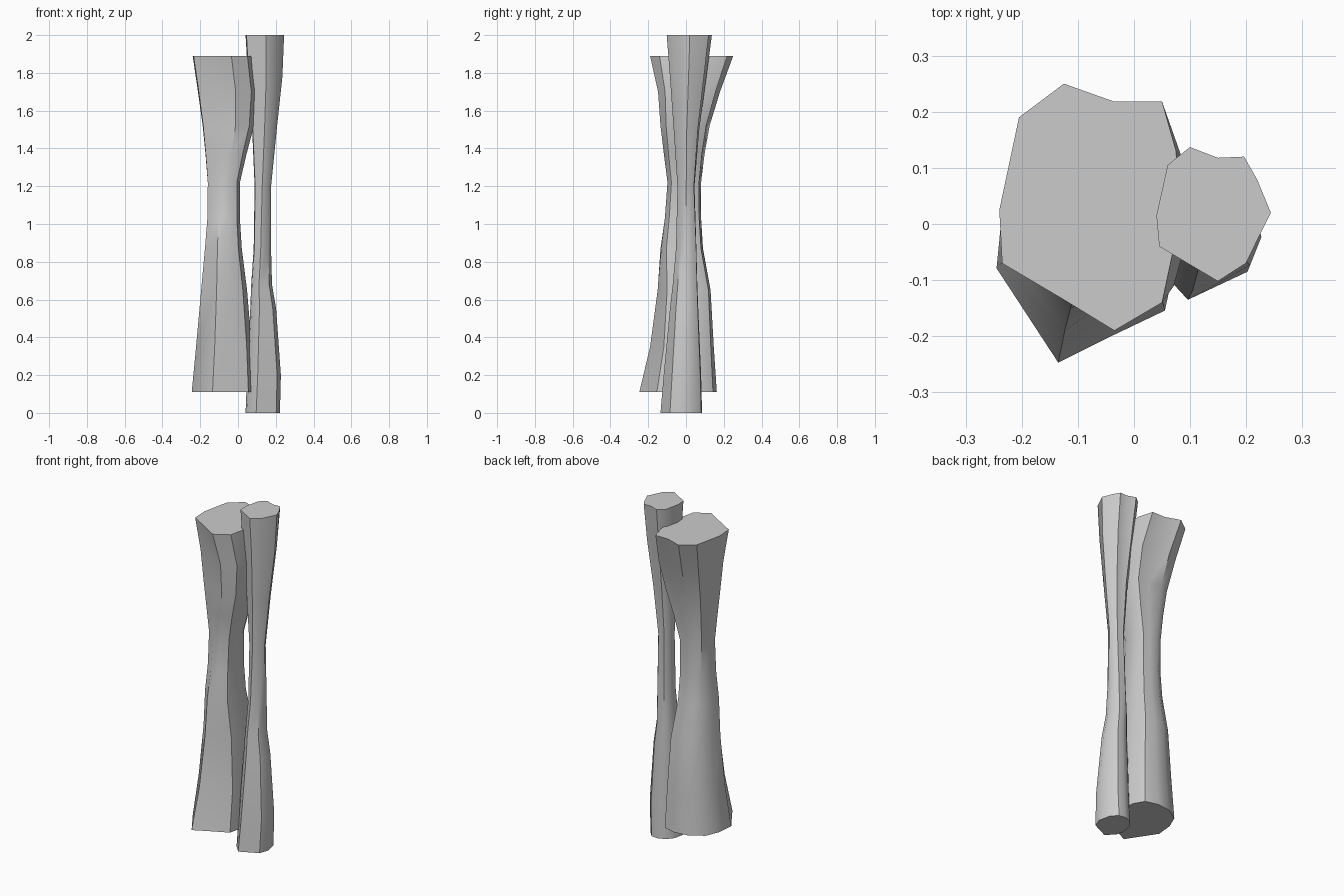
import bpy, bmesh


def fit(pts, box):
    """Scale an outline to fill the box x0, x1, y0, y1."""
    xs, ys = zip(*pts)
    x0, x1, y0, y1 = box
    sx = (x1 - x0) / (max(xs) - min(xs))
    sy = (y1 - y0) / (max(ys) - min(ys))
    return [(x0 + (x - min(xs)) * sx, y0 + (y - min(ys)) * sy) for x, y in pts]


def trunk(name, top, bottom, levels):
    """Loft rings from the bottom outline to the top outline."""
    bm = bmesh.new()
    z0, z1 = levels[0][0], levels[-1][0]
    rings = []
    for z, *box in levels:
        t = (z - z0) / (z1 - z0)
        t = t * t * (3 - 2 * t)
        mix = [(b[0] + (a[0] - b[0]) * t, b[1] + (a[1] - b[1]) * t)
               for a, b in zip(top, bottom)]
        rings.append([bm.verts.new((x, y, z)) for x, y in fit(mix, box)])
    n = len(top)
    for lo, hi in zip(rings, rings[1:]):
        for i in range(n):
            j = (i + 1) % n
            bm.faces.new((lo[i], lo[j], hi[j], hi[i]))
    bm.faces.new(rings[0][::-1])
    bm.faces.new(rings[-1])
    bmesh.ops.recalc_face_normals(bm, faces=bm.faces)
    me = bpy.data.meshes.new(name)
    bm.to_mesh(me)
    bm.free()
    ob = bpy.data.objects.new(name, me)
    bpy.context.collection.objects.link(ob)
    bpy.ops.object.select_all(action='DESELECT')
    ob.select_set(True)
    bpy.context.view_layer.objects.active = ob
    bpy.ops.object.shade_smooth_by_angle(angle=0.7)


# Thick trunk
trunk("thick_trunk",
      [(.08, 0), (.075, .13), (.05, .218), (-.035, .218), (-.125, .25),
       (-.205, .19), (-.24, .025), (-.235, -.07), (-.125, -.135),
       (-.035, -.19), (.05, -.14)],
      [(.085, -.02), (.075, .08), (.04, .14), (-.035, .16), (-.12, .15),
       (-.2, .1), (-.235, .02), (-.245, -.08), (-.135, -.247),
       (-.04, -.2), (.055, -.155)],
      [(.11, -.245, .085, -.247, .163), (.35, -.222, .073, -.19, .147),
       (.65, -.195, .048, -.15, .13), (.87, -.175, .02, -.135, .09),
       (1.03, -.162, .01, -.112, .08), (1.22, -.16, .01, -.098, .08),
       (1.37, -.172, .045, -.117, .098), (1.52, -.187, .085, -.135, .125),
       (1.7, -.212, .1, -.148, .18), (1.89, -.24, .08, -.19, .25)])

# Thin trunk
trunk("thin_trunk",
      [(.245, .02), (.22, .08), (.197, .12), (.15, .118), (.1, .137),
       (.06, .105), (.04, .015), (.045, -.04), (.15, -.102), (.2, -.07)],
      [(.225, -.03), (.21, .04), (.175, .08), (.135, .085), (.09, .07),
       (.055, .03), (.04, -.04), (.05, -.085), (.097, -.135), (.205, -.085)],
      [(0, .04, .222, -.135, .085), (.2, .048, .227, -.118, .08),
       (.55, .065, .202, -.085, .065), (.68, .07, .18, -.07, .06),
       (.87, .083, .175, -.053, .055), (1.2, .088, .175, -.045, .045),
       (1.5, .075, .205, -.065, .07), (1.78, .053, .235, -.085, .108),
       (2, .04, .244, -.102, .137)])
